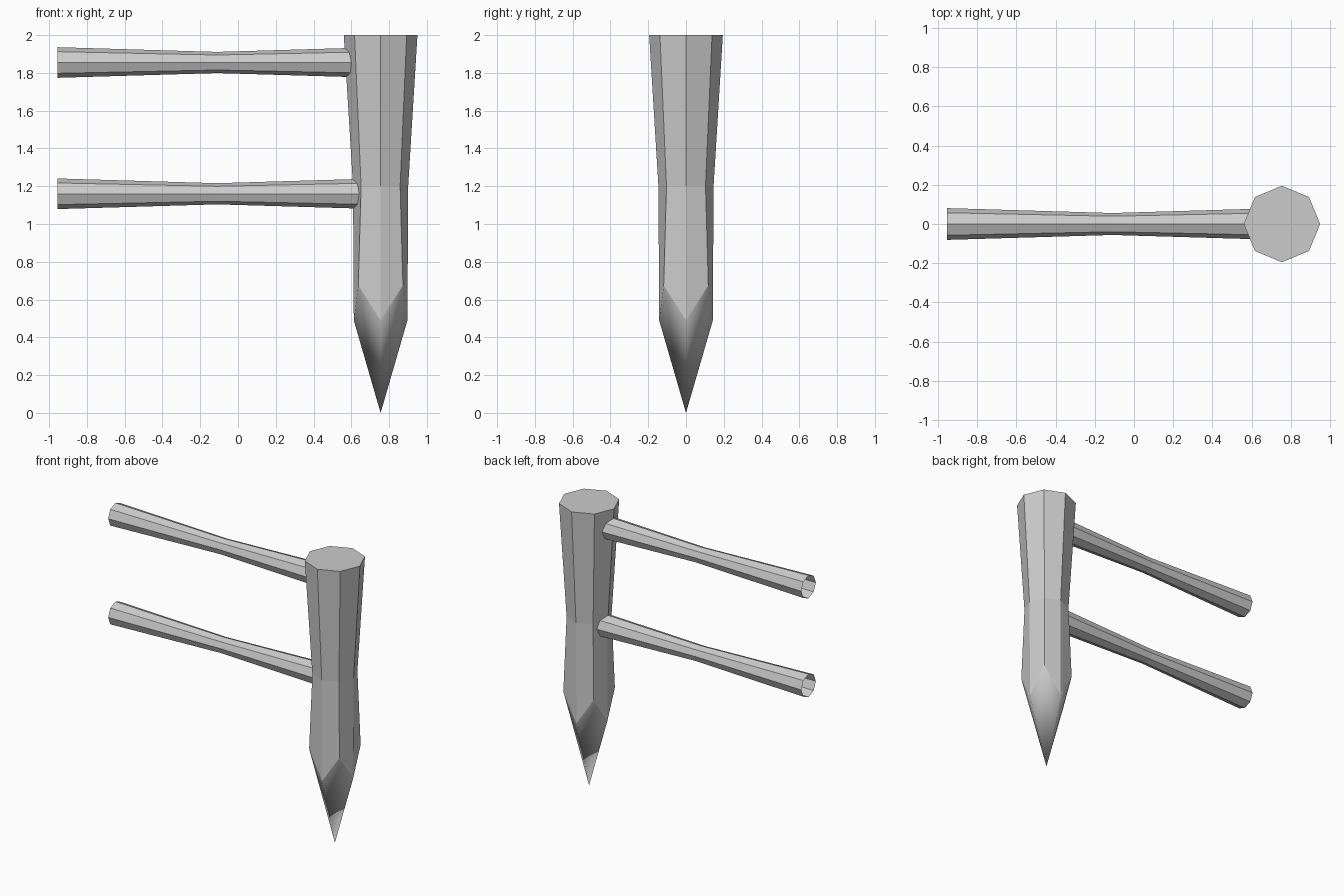
import bpy, bmesh
from math import sin, cos, pi

if "Cube" in bpy.data.objects:
    bpy.data.objects.remove(bpy.data.objects["Cube"])

SIDES = 8


def finish(bm, name):
    mesh = bpy.data.meshes.new(name)
    bm.to_mesh(mesh)
    bm.free()
    obj = bpy.data.objects.new(name, mesh)
    bpy.context.collection.objects.link(obj)
    return obj


def bridge(bm, a, b):
    n = len(a)
    return [bm.faces.new((a[i], a[(i + 1) % n], b[(i + 1) % n], b[i])) for i in range(n)]


# Post: tapered octagon, sharpened to a smooth-shaded point
def make_post(x):
    bm = bmesh.new()

    def ring(levels):
        # levels: (radius, z) for even corners and for odd corners
        verts = []
        for i in range(SIDES):
            r, z = levels[i % 2]
            a = 2 * pi * i / SIDES
            verts.append(bm.verts.new((x + r * cos(a), r * sin(a), z)))
        return verts

    low = ring([(0.142, 0.49), (0.167, 0.675)])
    waist = ring([(0.146, 1.2)] * 2)
    top = ring([(0.195, 2.0)] * 2)
    bridge(bm, low, waist)
    bridge(bm, waist, top)
    bm.faces.new(top)
    # Sharpened tip
    tip = bm.verts.new((x, 0, 0))
    for i in range(SIDES):
        face = bm.faces.new((low[(i + 1) % SIDES], low[i], tip))
        face.smooth = True
        bm.edges.get((low[i], low[(i + 1) % SIDES])).smooth = False
    finish(bm, "post")


# Rails: open-ended octagonal poles, narrow in the middle
def make_rail(name, z):
    bm = bmesh.new()
    rings = []
    for x, r in ((-0.955, 0.081), (-0.11, 0.056), (0.735, 0.081)):
        rings.append([bm.verts.new((x, r * cos(2 * pi * i / SIDES),
                                    z + r * sin(2 * pi * i / SIDES)))
                      for i in range(SIDES)])
    for a, b in zip(rings, rings[1:]):
        bridge(bm, a, b)
    # Orient outward
    bm.normal_update()
    f = next(iter(bm.faces))
    c = f.calc_center_median()
    if f.normal.y * c.y + f.normal.z * (c.z - z) < 0:
        bmesh.ops.reverse_faces(bm, faces=bm.faces[:])
    finish(bm, name)


make_post(0.755)
make_rail("upper_rail", 1.855)
make_rail("lower_rail", 1.16)
